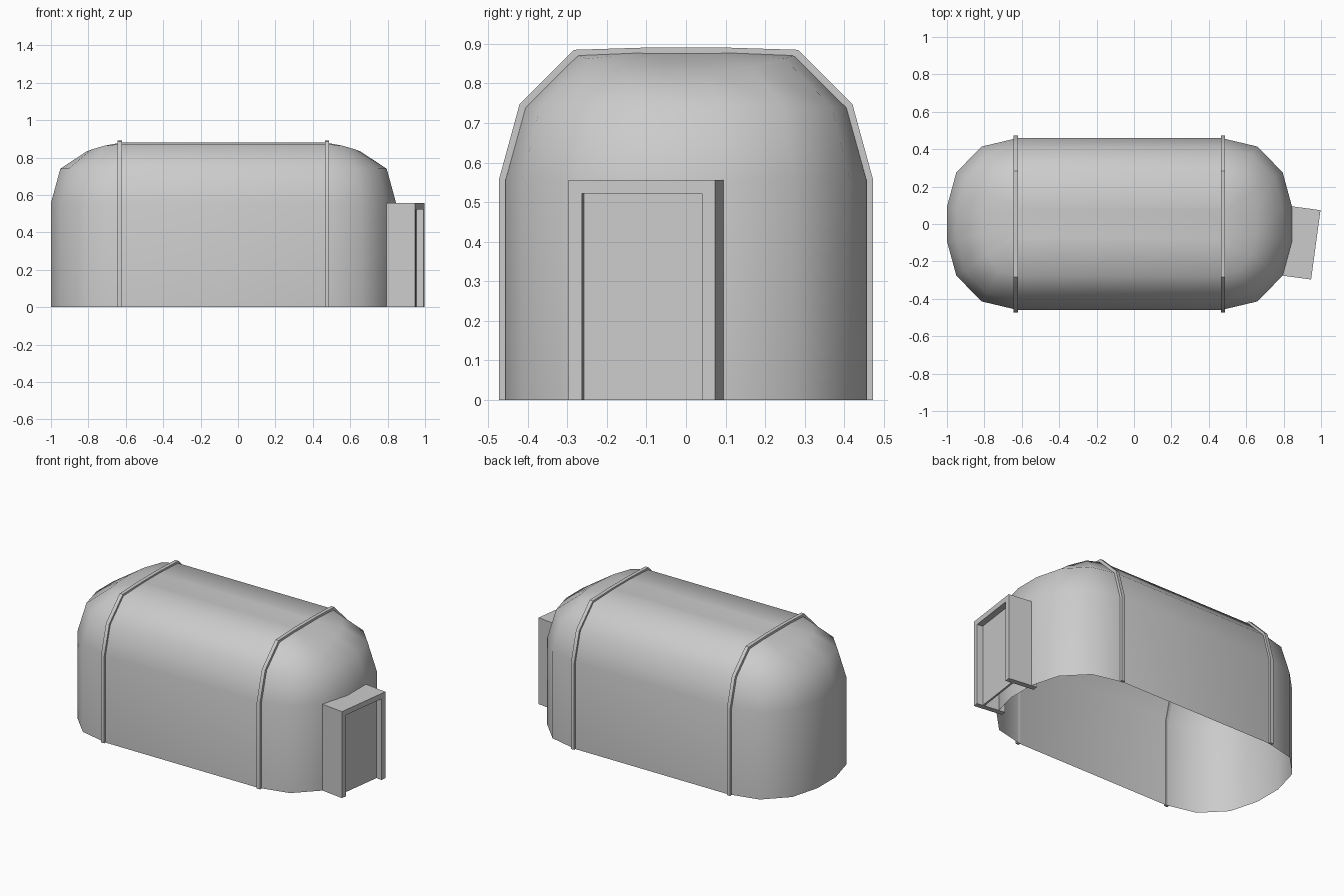
import bpy, bmesh, math
from mathutils import Matrix, Vector

if "Cube" in bpy.data.objects:
    bpy.data.objects.remove(bpy.data.objects["Cube"])

CX, HALF = -0.0775, 0.5425          # centre and half length of the straight hull


def make_object(name, bm, angle):
    bmesh.ops.recalc_face_normals(bm, faces=bm.faces)
    me = bpy.data.meshes.new(name)
    bm.to_mesh(me)
    bm.free()
    ob = bpy.data.objects.new(name, me)
    bpy.context.collection.objects.link(ob)
    bpy.ops.object.select_all(action='DESELECT')
    ob.select_set(True)
    bpy.context.view_layer.objects.active = ob
    bpy.ops.object.shade_smooth_by_angle(angle=math.radians(angle))
    return ob


# Hull: stacked plan outlines (end depth, half width, side height, end height)
rings = [(0.38, 0.46, 0.0, 0.0), (0.38, 0.46, 0.557, 0.557),
         (0.33, 0.41, 0.74, 0.74), (0.19, 0.277, 0.873, 0.832),
         (0.0, 0.09, 0.881, 0.881)]
plan = [(0, 1), (0.513, 0.9), (0.868, 0.6), (1, 0.2)]
quarter = plan + [(d, -w) for d, w in reversed(plan)]
bm = bmesh.new()
loops = []
for depth, width, z_side, z_end in rings:
    loop = []
    for s in (1, -1):
        for d, w in quarter:
            z = z_side + (z_end - z_side) * d * d
            loop.append(bm.verts.new((CX + s * (HALF + depth * d), s * width * w, z)))
    loops.append(loop)
for a, b in zip(loops, loops[1:]):
    n = len(a)
    for i in range(n):
        k = (i + 1) % n
        bm.faces.new((a[i], a[k], b[k], b[i]))
bm.faces.new(loops[-1])
make_object("hull_shell", bm, 60)

# Ribs: thin arched bands around the hull where the rounded ends begin
outer = [(0.473, 0), (0.473, 0.557), (0.421, 0.747), (0.283, 0.885), (0.09, 0.891)]
inner = [(0.456, 0), (0.456, 0.556), (0.406, 0.737), (0.275, 0.868), (0.09, 0.876)]


def arch(half):
    return half + [(-y, z) for y, z in reversed(half)]


def rib(name, x, w=0.0115):
    bm = bmesh.new()
    sections = []
    for o, i in zip(arch(outer), arch(inner)):
        sections.append([bm.verts.new((x + dx, y, z)) for dx, (y, z) in
                         ((-w, o), (w, o), (w, i), (-w, i))])
    for a, b in zip(sections, sections[1:]):
        for i in range(4):
            k = (i + 1) % 4
            bm.faces.new((a[i], a[k], b[k], b[i]))
    bm.faces.new(sections[0])
    bm.faces.new(sections[-1])
    make_object(name, bm, 35)


rib("rear_rib", -0.633)
rib("front_rib", 0.476)

# Doorway: local x points outward from the outer face, local y runs across it
frame_matrix = (Matrix.Translation((0.972, -0.1115, 0)) @
                Matrix.Rotation(math.radians(-7.7), 4, 'Z'))
W, H, T, DEPTH = 0.187, 0.556, 0.034, 0.19

# Door frame: U-shaped profile extruded inward
bm = bmesh.new()
profile = [(-W, 0), (-W, H), (W, H), (W, 0),
           (W - T, 0), (W - T, H - T), (T - W, H - T), (T - W, 0)]
face = bm.faces.new([bm.verts.new((0, y, z)) for y, z in profile])
ext = bmesh.ops.extrude_face_region(bm, geom=[face], use_keep_orig=True)
bmesh.ops.translate(bm, vec=Vector((-DEPTH, 0, 0)),
                    verts=[v for v in ext["geom"] if isinstance(v, bmesh.types.BMVert)])
bm.transform(frame_matrix)
make_object("door_frame", bm, 30)

# Door panel: recessed slab inside the frame
bm = bmesh.new()
bmesh.ops.create_cube(bm, size=1)
bm.transform(frame_matrix @ Matrix.Translation((-0.045, 0, (H - T) / 2)) @
             Matrix.Diagonal((0.012, 2 * (W - T), H - T, 1)))
make_object("door_panel", bm, 30)
